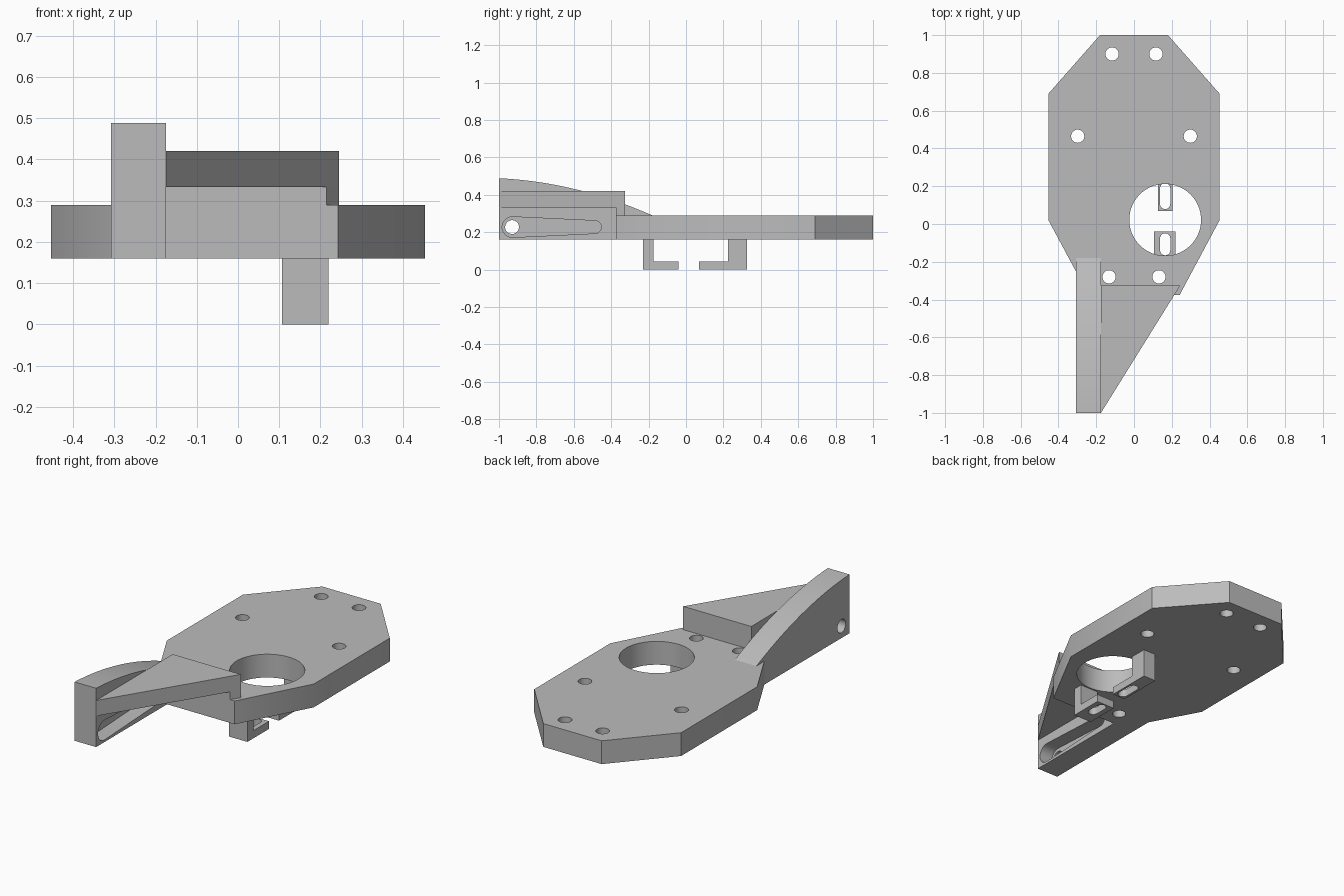
import bpy, bmesh, math
from mathutils import Vector

if "Cube" in bpy.data.objects:
    bpy.data.objects.remove(bpy.data.objects["Cube"])

grey = bpy.data.materials.new("plain grey")
grey.use_nodes = True
colour = (0.5, 0.5, 0.5, 1)
grey.diffuse_color = colour
grey.node_tree.nodes["Principled BSDF"].inputs["Base Color"].default_value = colour


def prism(name, outline, low, high, axis="z"):
    """Extrude a 2D outline: (x, y) along z, or (y, z) along x."""
    place = (lambda a, b: (a, b, low)) if axis == "z" else (lambda a, b: (low, a, b))
    bm = bmesh.new()
    face = bm.faces.new([bm.verts.new(place(a, b)) for a, b in outline])
    result = bmesh.ops.extrude_face_region(bm, geom=[face])
    step = Vector((0, 0, high - low) if axis == "z" else (high - low, 0, 0))
    moved = [v for v in result["geom"] if isinstance(v, bmesh.types.BMVert)]
    bmesh.ops.translate(bm, verts=moved, vec=step)
    bmesh.ops.recalc_face_normals(bm, faces=bm.faces)
    mesh = bpy.data.meshes.new(name)
    bm.to_mesh(mesh)
    bm.free()
    mesh.materials.append(grey)
    obj = bpy.data.objects.new(name, mesh)
    bpy.context.collection.objects.link(obj)
    return obj


def arc(a, b, r, start=0, sweep=360, n=32):
    full = sweep == 360
    angles = [math.radians(start + sweep * i / (n if full else n - 1)) for i in range(n)]
    return [(a + r * math.cos(t), b + r * math.sin(t)) for t in angles]


def activate(obj):
    bpy.ops.object.select_all(action="DESELECT")
    obj.select_set(True)
    bpy.context.view_layer.objects.active = obj


def cut(obj, outline, low, high, axis="z"):
    cutter = prism("cutter", outline, low, high, axis)
    cutter.hide_render = True
    mod = obj.modifiers.new("cut", "BOOLEAN")
    mod.operation, mod.solver, mod.object = "DIFFERENCE", "EXACT", cutter
    activate(obj)
    bpy.ops.object.modifier_apply(modifier=mod.name)
    bpy.data.objects.remove(cutter)


BASE, TOP = 0.16, 0.29
ARM_OUT, ARM_IN = -0.308, -0.175
BACK, FRONT = -0.18, -0.375

# Base plate, fitted around the arm
plate = prism("base_plate", [
    (-0.18, 1), (-0.453, 0.69), (-0.453, 0.02), (ARM_OUT, -0.25), (ARM_OUT, BACK),
    (ARM_IN, BACK), (ARM_IN, FRONT), (0.242, FRONT), (0.453, 0.02), (0.453, 0.69),
    (0.18, 1)], BASE, TOP)
cut(plate, arc(0.165, 0.022, 0.19, n=64), 0.1, 0.4)
for x, y in [(0.116, 0.9), (0.298, 0.465), (0.132, -0.28)]:
    for side in (-1, 1):
        cut(plate, arc(side * x, y, 0.035), 0.1, 0.4)

# Side arm with an arched top
count = 24
arch = [(-1 + 0.82 * i / count) for i in range(count + 1)]
arm = prism("side_arm", [(BACK, BASE), (-1, BASE)]
            + [(y, 0.488 - 0.046 * (y + 1) - 0.239 * (y + 1) ** 2) for y in arch],
            ARM_OUT, ARM_IN, "x")

# Tapered slot in the inner face, with a through hole at the tip
slot = arc(-0.928, 0.227, 0.055, 90, 180, 16) + arc(-0.487, 0.227, 0.034, -90, 180, 16)
cut(arm, slot, ARM_IN - 0.08, 0, "x")
cut(arm, arc(-0.93, 0.227, 0.037), -0.5, 0, "x")

# Triangular web and the step that carries it
EDGE = -0.325
prism("triangular_web", [(ARM_IN, -1), (0.245, EDGE), (ARM_IN, EDGE)], 0.333, 0.42)
prism("web_step", [(ARM_IN, FRONT), (0.214, FRONT), (0.245, EDGE), (ARM_IN, EDGE)],
      TOP, 0.333)

# Hanging brackets with slotted feet: centre, half width, wall outer, wall inner, foot end
FOOT = 0.043
for name, cx, half, outer, inner, end in [
        ("front_bracket", 0.163, 0.056, -0.23, -0.175, -0.04),
        ("back_bracket", 0.165, 0.039, 0.325, 0.225, 0.07)]:
    bracket = prism(name, [(outer, 0), (end, 0), (end, FOOT), (inner, FOOT),
                           (inner, BASE), (outer, BASE)], cx - half, cx + half, "x")
    middle = (inner + end) / 2
    reach = abs(inner - end) / 2 - 0.036
    r = 0.027
    cut(bracket, arc(0.165, middle + reach, r, 0, 180, 16)
        + arc(0.165, middle - reach, r, 180, 180, 16), -0.1, 0.1)

# Smooth the round walls, keeping the edges crisp
for obj in (plate, arm, bpy.data.objects["front_bracket"], bpy.data.objects["back_bracket"]):
    activate(obj)
    bpy.ops.object.shade_smooth_by_angle(angle=math.radians(30))
